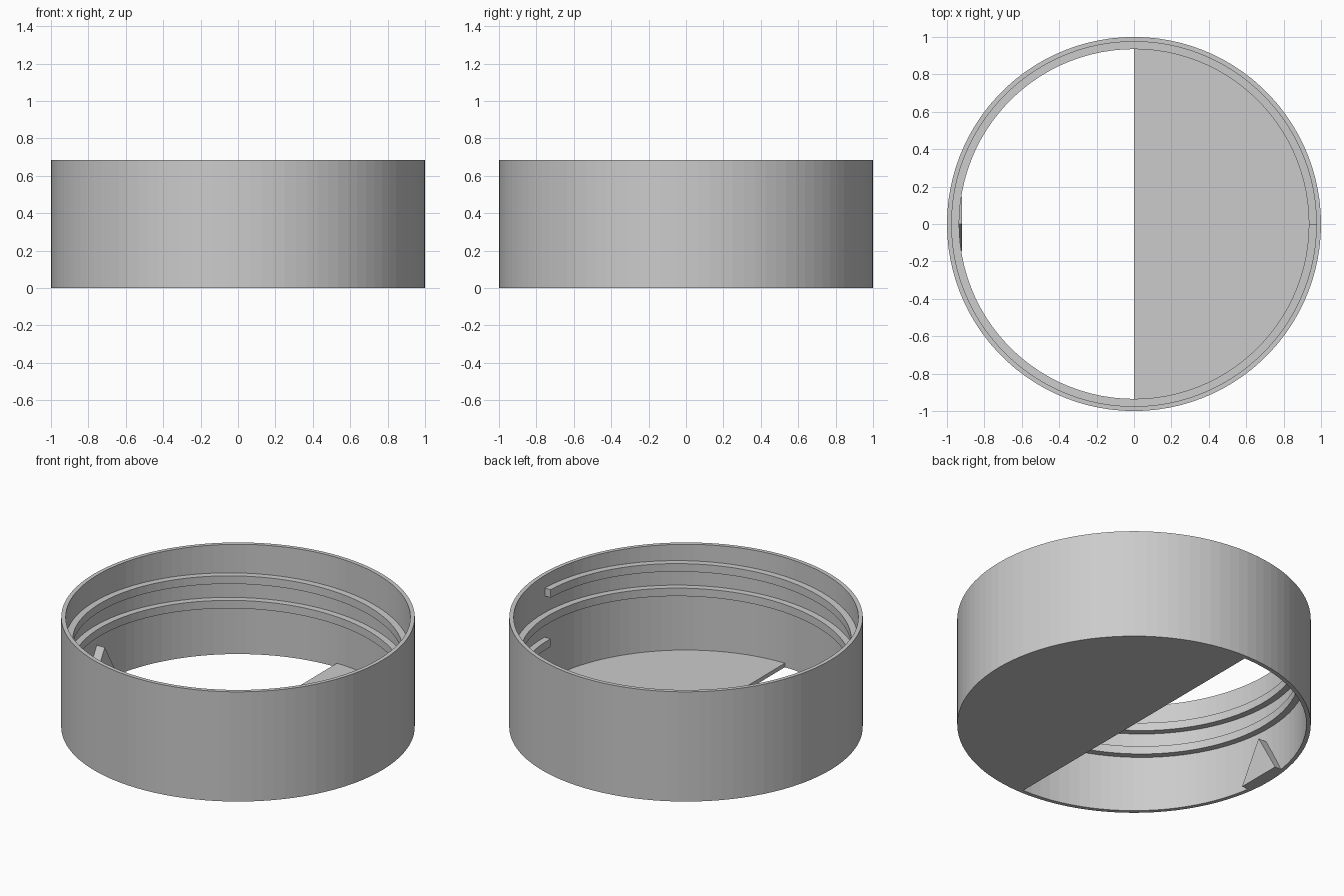
import bpy
import bmesh
from math import cos, sin, pi

cube = bpy.data.objects.get("Cube")
if cube:
    bpy.data.objects.remove(cube)

SIDES = 100
OUTER, INNER, THREAD = 1.0, 0.975, 0.935
HEIGHT, FLOOR = 0.685, 0.025
PITCH, TURNS = 0.153, 2
THREAD_Z, THREAD_H = 0.25, 0.05

grey = bpy.data.materials.new("plain_grey")
grey.use_nodes = True
colour = (0.6, 0.6, 0.6, 1)
grey.diffuse_color = colour
grey.node_tree.nodes["Principled BSDF"].inputs["Base Color"].default_value = colour


def finish(name, bm):
    bmesh.ops.recalc_face_normals(bm, faces=bm.faces)
    mesh = bpy.data.meshes.new(name)
    bm.to_mesh(mesh)
    bm.free()
    mesh.materials.append(grey)
    obj = bpy.data.objects.new(name, mesh)
    bpy.context.collection.objects.link(obj)
    return obj


def sweep(name, profile, steps, rise=0.0, closed=False):
    """Carry an (r, z) profile round the z axis, climbing by rise per step."""
    bm = bmesh.new()
    rings = []
    for i in range(steps if closed else steps + 1):
        a = 2 * pi * i / SIDES
        rings.append([bm.verts.new((r * cos(a), r * sin(a), z + rise * i))
                      for r, z in profile])
    pairs = list(zip(rings, rings[1:]))
    if closed:
        pairs.append((rings[-1], rings[0]))
    else:
        bm.faces.new(rings[0])
        bm.faces.new(rings[-1])
    n = len(profile)
    for one, two in pairs:
        for k in range(n):
            m = (k + 1) % n
            bm.faces.new((one[k], one[m], two[m], two[k]))
    return finish(name, bm)


def prism(name, points, offset):
    """Extrude a flat outline by an offset."""
    bm = bmesh.new()
    face = bm.faces.new([bm.verts.new(p) for p in points])
    made = bmesh.ops.extrude_face_region(bm, geom=[face], use_keep_orig=True)
    moved = [g for g in made["geom"] if isinstance(g, bmesh.types.BMVert)]
    bmesh.ops.translate(bm, verts=moved, vec=offset)
    return finish(name, bm)


def box_profile(r0, r1, z0, z1):
    return [(r0, z0), (r1, z0), (r1, z1), (r0, z1)]


# Outer wall
sweep("ring_wall", box_profile(INNER, OUTER, 0, HEIGHT), SIDES, closed=True)

# Internal screw thread, two turns climbing anticlockwise from +x
sweep("screw_thread",
      box_profile(THREAD, INNER, THREAD_Z, THREAD_Z + THREAD_H),
      SIDES * TURNS, rise=PITCH / SIDES)

# Half floor on the +x side
arc = [2 * pi * i / SIDES for i in range(-SIDES // 4, SIDES // 4 + 1)]
prism("half_floor", [(INNER * cos(a), INNER * sin(a), 0) for a in arc],
      (0, 0, FLOOR))

# Triangular marker on the open side of the wall
prism("triangle_marker",
      [(-0.92, -0.145, 0), (-0.92, 0.145, 0), (-0.92, 0, 0.25)],
      (-0.06, 0, 0))
